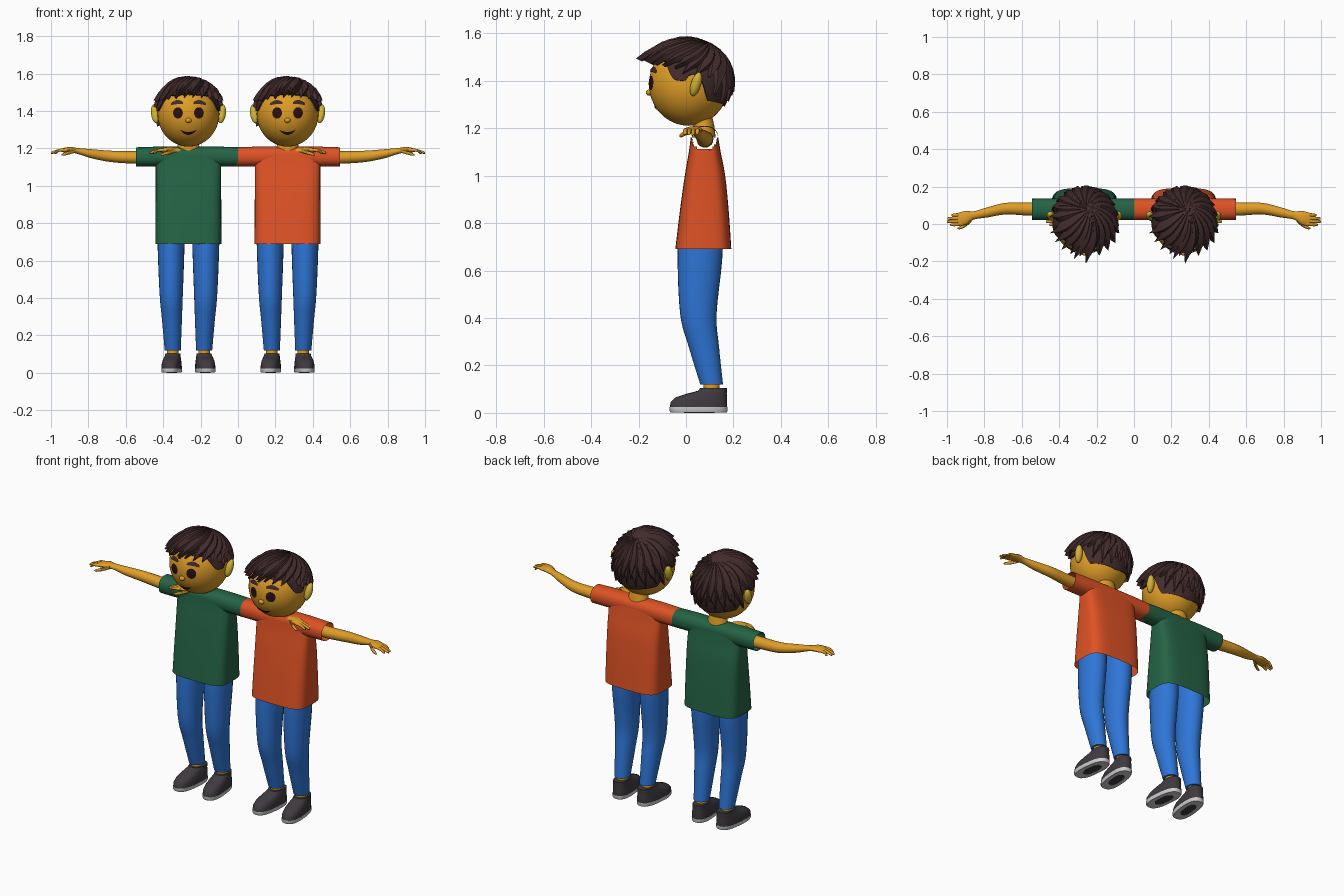
import bpy, bmesh, math, random
from math import sin, cos, pi, radians, sqrt
from mathutils import Vector

if "Cube" in bpy.data.objects:
    bpy.data.objects.remove(bpy.data.objects["Cube"])
random.seed(4)


def material(name, rgb):
    m = bpy.data.materials.new(name)
    m.use_nodes = True
    m.diffuse_color = (*rgb, 1)
    bsdf = m.node_tree.nodes["Principled BSDF"]
    bsdf.inputs["Base Color"].default_value = (*rgb, 1)
    bsdf.inputs["Roughness"].default_value = 0.8
    return m


SKIN = material("golden skin", (0.74, 0.34, 0.02))
EAR = material("yellow ear skin", (0.66, 0.46, 0.035))
HAIR = material("dark brown hair", (0.055, 0.024, 0.025))
DARK = material("eye brown", (0.025, 0.005, 0.005))
GREEN = material("green shirt", (0.018, 0.125, 0.06))
ORANGE = material("orange shirt", (0.73, 0.085, 0.018))
BLUE = material("blue trousers", (0.028, 0.18, 0.68))
SHOE = material("charcoal shoe", (0.05, 0.042, 0.05))
SOLE = material("pale sole", (0.62, 0.62, 0.62))

HEAD = Vector((0, 0.012, 1.385))
SIZE = Vector((0.165, 0.168, 0.175))


def finish(name, bm, mat, cx, angle=40):
    bmesh.ops.recalc_face_normals(bm, faces=bm.faces)
    me = bpy.data.meshes.new(name)
    bm.to_mesh(me)
    bm.free()
    me.materials.append(mat)
    ob = bpy.data.objects.new(name, me)
    bpy.context.collection.objects.link(ob)
    ob.location.x = cx
    bpy.ops.object.select_all(action="DESELECT")
    ob.select_set(True)
    bpy.context.view_layer.objects.active = ob
    bpy.ops.object.shade_smooth_by_angle(angle=radians(angle))
    return ob


def spline(rows, k=5):
    """Catmull-Rom refinement of a short list of rows."""
    rows = [Vector(r) for r in rows]
    ext = [rows[0]] + rows + [rows[-1]]
    out = []
    for a, b, c, d in zip(ext, ext[1:], ext[2:], ext[3:]):
        for i in range(k):
            t = i / k
            out.append(0.5 * (2 * b + (c - a) * t + (2 * a - 5 * b + 4 * c - d) * t * t
                              + (3 * b - a - 3 * c + d) * t ** 3))
    return out + [rows[-1]]


def bridge(bm, rings, caps=True):
    vs = [[bm.verts.new(p) for p in ring] for ring in rings]
    n = len(vs[0])
    for a, b in zip(vs, vs[1:]):
        for i in range(n):
            j = (i + 1) % n
            bm.faces.new((a[i], a[j], b[j], b[i]))
    if caps:
        bm.faces.new(vs[0])
        bm.faces.new(vs[-1])


def loft(rows, axis="z", sides=24, power=2, caps=True, bm=None):
    """Rows are x, y, z and two radii, across the plane facing the axis."""
    bm = bm or bmesh.new()
    rings = []
    for x, y, z, r, q in rows:
        ring = []
        for i in range(sides):
            a = 2 * pi * i / sides
            u = math.copysign(abs(cos(a)) ** (2 / power), cos(a)) * r
            v = math.copysign(abs(sin(a)) ** (2 / power), sin(a)) * q
            ring.append((x, y + u, z + v) if axis == "x" else (x + u, y + v, z))
        rings.append(ring)
    bridge(bm, rings, caps)
    return bm


def ball(center, radii, u=32, v=20):
    bm = bmesh.new()
    bmesh.ops.create_uvsphere(bm, u_segments=u, v_segments=v, radius=1)
    for p in bm.verts:
        p.co = Vector(center) + p.co * Vector(radii)
    return bm


def skull_dir(az, t):
    return Vector((sin(t) * sin(az), -sin(t) * cos(az), cos(t)))


def face_strip(bm, columns, lift):
    """Thin plate laid on the face; each column is x, low z, high z."""
    grid = []
    for x, lo, hi in columns:
        col = []
        for i in range(5):
            z = lo + (hi - lo) * i / 4
            d = 1 - (x / SIZE.x) ** 2 - ((z - HEAD.z) / SIZE.z) ** 2
            col.append(bm.verts.new((x, HEAD.y - SIZE.y * sqrt(d) - lift, z)))
        grid.append(col)
    for a, b in zip(grid, grid[1:]):
        for i in range(4):
            bm.faces.new((a[i], b[i], b[i + 1], a[i + 1]))


def hairline(az):
    """Lowest polar angle of the hair for a direction; zero is the face."""
    d = abs((az + pi) % (2 * pi) - pi)
    marks = [(0, 54), (50, 58), (68, 84), (84, 86), (92, 76), (106, 78), (118, 112), (180, 121)]
    for (a, s), (b, e) in zip(marks, marks[1:]):
        if d <= radians(b) + 1e-6:
            return radians(s + (e - s) * (d - radians(a)) / radians(b - a))
    return radians(marks[-1][1])


CROWN = skull_dir(radians(165), radians(24))


def lock(bm, az, t, width, lift, swirl):
    """Tapered strand running from the crown over the skull."""
    end = skull_dir(radians(az), radians(t))
    side = CROWN.cross(end).normalized()
    rings = []
    for i in range(9):
        u = i / 8
        d = (CROWN.slerp(end, u) + side * swirl * sin(pi * u)).normalized()
        k = 1.045 + 0.02 * sin(pi * u) + lift * u ** 3
        w = width * (0.3 + 0.7 * sin(pi * min(u * 0.75 + 0.12, 1))) * (1 if u < 0.7 else (1.02 - u) / 0.32)
        p = HEAD + d * SIZE * k
        rings.append([p - side * w - d * 0.012, p - side * w * 0.4 + d * 0.010,
                      p + side * w * 0.5 + d * 0.014, p + side * w - d * 0.010, p - d * 0.016])
    bridge(bm, rings)


def make_hair(cx):
    bm = bmesh.new()
    rings = []
    for k in range(13):
        ring = []
        for i in range(72):
            az = 2 * pi * i / 72
            t = hairline(az) * max(min(k, 11) / 11, 0.01)
            ring.append(HEAD + skull_dir(az, t) * SIZE * (1.05 if k < 12 else 0.98))
        rings.append(ring)
    bridge(bm, rings)
    finish("hair_cap", bm, HAIR, cx)
    bm = bmesh.new()
    # swept fringe
    for az in range(-72, 73, 16):
        lock(bm, az, 62 + abs(az) * 0.12, 0.042, 0.14 + random.uniform(-0.03, 0.05), 0.14)
    lock(bm, 2, 65, 0.045, 0.34, 0.12)
    lock(bm, -16, 64, 0.04, 0.25, 0.16)
    # sides and two layers at the back
    for az in range(82, 280, 18):
        back = 1 - abs(az - 180) / 100
        lock(bm, az, 76 + 22 * back + random.uniform(-5, 5), 0.040, 0.035, 0.12)
        if back > 0.35:
            lock(bm, az + 9, 108 + random.uniform(-6, 6), 0.036, 0.0, 0.05)
    finish("hair_locks", bm, HAIR, cx, 35)


def make_head(cx):
    finish("head", ball(HEAD, SIZE, 48, 32), SKIN, cx)
    finish("nose", ball((0, -0.155, 1.35), (0.017, 0.014, 0.013), 16, 10), SKIN, cx)
    neck = [(0, 0.075, 1.16, 0.066, 0.05), (0, 0.075, 1.212, 0.058, 0.044), (0, 0.06, 1.27, 0.05, 0.045)]
    finish("neck", loft(neck), SKIN, cx)
    eyes, brows, mouth = bmesh.new(), bmesh.new(), bmesh.new()
    for s in (1, -1):
        angles = [pi * i / 14 for i in range(15)]
        face_strip(eyes, [(s * 0.056 + 0.026 * cos(a), 1.39 - 0.030 * sin(a), 1.39 + 0.030 * sin(a))
                          for a in angles], 0.004)
        cols = []
        for i in range(9):
            u = i / 8
            mid = 1.434 + 0.014 * sin(pi * (0.2 + 0.75 * u))
            half = 0.003 + 0.008 * sin(pi * (0.1 + 0.8 * u))
            cols.append((s * (0.028 + 0.066 * u), mid - half, mid + half))
        face_strip(brows, cols, 0.007)
        # ear with a rounded lobe
        ear = ball((s * 0.178, 0.042, 1.385), (0.022, 0.022, 0.050), 20, 14)
        for p in ear.verts:
            p.co.y += (p.co.z - 1.385) * 0.25
            p.co.x += s * (p.co.z - 1.385) * 0.12
        finish(("left" if s > 0 else "right") + "_ear", ear, EAR, cx)
    for i in range(2):
        half = 0.042
    cols = []
    for i in range(13):
        u = i / 6 - 1
        top = 1.288 + 0.011 * u * u
        cols.append((half * u, top - 0.002 - 0.014 * (1 - u * u), top))
    face_strip(mouth, cols, 0.004)
    finish("eyes", eyes, DARK, cx)
    finish("eyebrows", brows, HAIR, cx)
    finish("smile", mouth, DARK, cx)


def make_shirt(cx, mat):
    rows = [(0, 0.073, 0.69, 0.177, 0.118), (0, 0.077, 0.85, 0.176, 0.103),
            (0, 0.080, 1.0, 0.175, 0.085), (0, 0.079, 1.1, 0.175, 0.067), (0, 0.078, 1.16, 0.174, 0.058)]
    bm = loft(spline(rows, 7), sides=48, power=4, caps=False)
    # open the armholes
    inside = [f for f in bm.faces if abs(f.calc_center_median().x) > 0.12
              and math.hypot(f.calc_center_median().y - 0.078, f.calc_center_median().z - 1.157) < 0.051]
    bmesh.ops.delete(bm, geom=inside, context="FACES")
    finish("shirt_body", bm, mat, cx)
    sleeve = [(-0.28, 0.078, 1.155, 0.057, 0.051), (-0.16, 0.078, 1.157, 0.058, 0.053),
              (0.16, 0.078, 1.157, 0.058, 0.053), (0.28, 0.078, 1.155, 0.057, 0.051)]
    finish("shirt_sleeves", loft(sleeve, "x", 32, 2.3, False), mat, cx)


def make_arm(cx, s, side):
    arm = [(0.2, 0.08, 1.152, 0.035, 0.034), (0.3, 0.08, 1.152, 0.035, 0.033), (0.42, 0.082, 1.158, 0.031, 0.030),
           (0.52, 0.062, 1.172, 0.027, 0.024), (0.59, 0.046, 1.186, 0.022, 0.016),
           (0.63, 0.034, 1.193, 0.036, 0.015), (0.665, 0.027, 1.191, 0.036, 0.012), (0.68, 0.026, 1.189, 0.03, 0.008)]
    bm = loft([(s * r[0], *r[1:]) for r in spline(arm)], "x", 20)
    # four drooping fingers and the thumb
    for i, tip in enumerate((0.712, 0.732, 0.735, 0.718)):
        y = 0.052 - 0.017 * i
        f = [(0.65, y, 1.192, 0.009, 0.009), (0.69, y - 0.004, 1.19, 0.009, 0.008),
             (tip - 0.006, y - 0.005, 1.178, 0.007, 0.007), (tip, y - 0.005, 1.175, 0.003, 0.003)]
        loft([(s * r[0], *r[1:]) for r in spline(f, 3)], "x", 10, bm=bm)
    thumb = [(0.605, 0.022, 1.188, 0.012, 0.011), (0.635, -0.005, 1.178, 0.010, 0.010),
             (0.665, -0.020, 1.169, 0.008, 0.008), (0.678, -0.023, 1.166, 0.003, 0.003)]
    loft([(s * r[0], *r[1:]) for r in spline(thumb, 3)], "x", 10, bm=bm)
    finish(side + "_arm", bm, SKIN, cx)


def make_leg(cx, s, side):
    leg = [(0.093, 0.06, 0.88, 0.07, 0.075), (0.093, 0.06, 0.69, 0.072, 0.095), (0.092, 0.052, 0.42, 0.062, 0.077),
           (0.088, 0.075, 0.28, 0.053, 0.064), (0.084, 0.108, 0.12, 0.043, 0.048)]
    finish(side + "_trouser_leg", loft([(s * r[0], *r[1:]) for r in spline(leg)], sides=28), BLUE, cx)
    ankle = [(s * 0.084, 0.108, z, 0.031, 0.034) for z in (0.07, 0.15)]
    finish(side + "_ankle", loft(ankle), SKIN, cx)

    # shoe layers: heel and toe depth at each height, turned slightly outward
    def layers(name, rows, mat):
        bm = loft([(0, (a + b) / 2 - 0.11, z, w, (b - a) / 2) for z, a, b, w in rows], sides=32, power=2.6)
        ob = finish(name, bm, mat, cx + s * 0.084)
        ob.location.y = 0.11
        ob.rotation_euler.z = s * 0.1
    layers(side + "_sole", [(0.002, -0.066, 0.172, 0.05), (0.008, -0.07, 0.175, 0.053),
                            (0.024, -0.07, 0.175, 0.053)], SOLE)
    layers(side + "_tread", [(0, -0.01, 0.12, 0.026), (0.004, -0.01, 0.12, 0.026)], SHOE)
    layers(side + "_shoe", [(0.024, -0.069, 0.174, 0.052), (0.045, -0.066, 0.174, 0.051), (0.065, -0.045, 0.173, 0.048),
                            (0.08, 0.0, 0.172, 0.044), (0.093, 0.05, 0.172, 0.041), (0.104, 0.06, 0.172, 0.039)], SHOE)


for cx, shirt in ((-0.265, GREEN), (0.265, ORANGE)):
    random.seed(4)
    make_head(cx)
    make_hair(cx)
    make_shirt(cx, shirt)
    for s, side in ((1, "left"), (-1, "right")):
        make_arm(cx, s, side)
        make_leg(cx, s, side)
